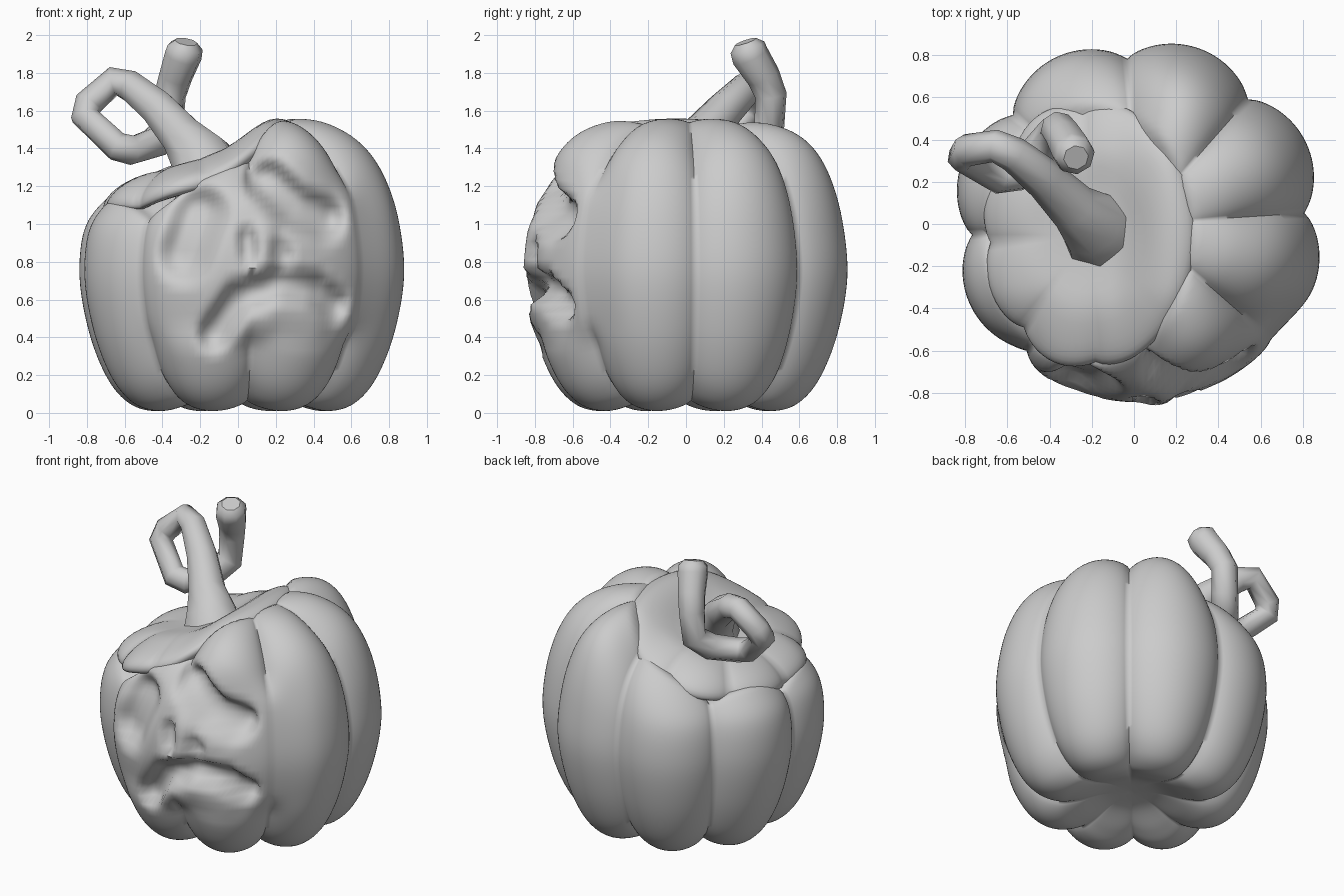
import bpy, math
from mathutils import Vector

if "Cube" in bpy.data.objects:
    bpy.data.objects.remove(bpy.data.objects["Cube"])


def smooth(a, b, t):
    t = max(0.0, min(1.0, (t - a) / (b - a)))
    return t * t * (3 - 2 * t)


def spline(pts, n):
    """Catmull-Rom samples through 2D points, n per span."""
    p = [pts[0]] + pts + [pts[-1]]
    out = []
    for i in range(1, len(p) - 2):
        for k in range(n):
            t = k / n
            out.append([0.5 * (2 * b + (c - a) * t + (2 * a - 5 * b + 4 * c - d) * t * t
                               + (3 * b - a - 3 * c + d) * t ** 3)
                        for a, b, c, d in zip(p[i - 1], p[i], p[i + 1], p[i + 2])])
    return out + [list(pts[-1])]


def lobe(ang, depth):
    """Eight rounded ribs with soft creases between them."""
    return 1 - depth * (1 - abs(math.sin(4 * (ang - math.radians(4)))) ** 0.7)


def lathe(name, profile, n, place):
    """Closed radial grid; place(r, z, angle) gives each vertex."""
    rings = profile[1:-1]
    verts = [place(r, z, 2 * math.pi * i / n) for r, z in rings for i in range(n)]
    faces = [(j * n + i, j * n + (i + 1) % n, (j + 1) * n + (i + 1) % n, (j + 1) * n + i)
             for j in range(len(rings) - 1) for i in range(n)]
    a, b, last = len(verts), len(verts) + 1, (len(rings) - 1) * n
    verts += [place(*profile[0], 0), place(*profile[-1], 0)]
    for i in range(n):
        k = (i + 1) % n
        faces += [(a, k, i), (b, last + i, last + k)]
    me = bpy.data.meshes.new(name)
    me.from_pydata(verts, [], faces)
    ob = bpy.data.objects.new(name, me)
    bpy.context.collection.objects.link(ob)
    shade(ob, 80)
    return ob


def shade(ob, deg):
    bpy.ops.object.select_all(action='DESELECT')
    ob.select_set(True)
    bpy.context.view_layer.objects.active = ob
    bpy.ops.object.shade_smooth_by_angle(angle=math.radians(deg))


# Face dents as (path in x/z, radius, depth)
CARVE = [
    ([(-0.20, 1.06), (-0.28, 0.84)], 0.18, 0.11),               # left eye
    ([(0.16, 1.22), (0.30, 1.09), (0.45, 1.03)], 0.15, 0.13),   # right eye
    ([(0.05, 0.93), (0.06, 0.84)], 0.07, 0.06),                 # nostrils
    ([(0.22, 0.86), (0.25, 0.83)], 0.07, 0.05),
    ([(0.13, 0.95), (0.11, 0.80)], 0.10, -0.02),                # nose ridge
    ([(-0.13, 0.42), (0.0, 0.61), (0.22, 0.69), (0.40, 0.66), (0.50, 0.58)], 0.11, 0.10),  # mouth
    ([(0.02, 0.44), (0.20, 0.53), (0.40, 0.48)], 0.12, -0.02),  # lower lip
]


def seg_dist(p, a, b):
    d = b - a
    t = max(0.0, min(1.0, (p - a).dot(d) / d.length_squared))
    return (p - a - d * t).length


def carve(x, z):
    p, total = Vector((x, z)), 0
    for path, rad, depth in CARVE:
        pts = [Vector(q) for q in path]
        d = min(seg_dist(p, a, b) for a, b in zip(pts, pts[1:]))
        total += depth * (1 - smooth(0.2 * rad, rad, d))
    return total


LID = Vector((-0.215, -0.05))
LID_X, LID_Y = 0.51, 0.64


def body_point(r, z, ang):
    # ribs flatten out across the face, under the base and towards the crown
    face = smooth(0.5, 0.9, math.cos(ang - math.radians(-80))) * smooth(0.3, 0.5, z) * (1 - smooth(1.1, 1.3, z))
    depth = 0.115 * smooth(0.1, 0.75, r)
    f = lobe(ang, depth) * (1 - face) + face * (1 - 0.35 * depth)
    z = 0.72 + (z - 0.72) * f
    x, y = 0.02 + 0.885 * r * f * math.cos(ang), 0.88 * r * f * math.sin(ang)
    # crown leans: high on the right, low on the left
    t = 0.17 * math.tanh(5 * x) - 0.14 * x if x > 0 else 0.16 * math.tanh(3 * x)
    z += t * smooth(0.85, 1.4, z)
    if z > 1.0:  # seat under the lid
        q = math.hypot((x - LID.x) / LID_X, (y - LID.y) / LID_Y)
        z -= 0.07 * (1 - smooth(0.8, 1.0, q))
    if y < -0.25:
        y += carve(x, z) * smooth(0.25, 0.5, -y)
    return x, y, z


body = spline([(0, 0.13), (0.2, 0.11), (0.4, 0.04), (0.55, 0.01), (0.70, 0.05),
               (0.83, 0.18), (0.94, 0.42), (1.0, 0.72), (0.97, 1.0), (0.88, 1.21),
               (0.74, 1.35), (0.54, 1.43), (0.32, 1.445), (0.12, 1.43), (0, 1.42)], 6)
lathe("pumpkin_body", body, 192, body_point)


# Thin lobed lid, tilted down to the left and nearly flush with the body
def lid_point(r, z, ang):
    f = lobe(ang, 0.09 * smooth(0.2, 0.9, r) * smooth(-1.0, 0.6, -math.cos(ang)))
    x, y = LID.x + LID_X * r * f * math.cos(ang), LID.y + LID_Y * r * f * math.sin(ang)
    rib = 0.3 * (f - 1) * smooth(0.2, 0.6, r)
    swell = 0.08 * smooth(-0.1, 0.2, x) - 0.03 * smooth(0.3, 0.6, abs(y))
    return x, y, 1.325 + 0.33 * (x - LID.x) + z + rib + swell


lid = spline([(0, -0.12), (0.5, -0.12), (0.92, -0.11), (1.0, -0.075), (0.96, -0.025),
              (0.82, 0.015), (0.6, 0.03), (0.35, 0.01), (0.15, 0), (0, 0)], 3)
lathe("pumpkin_lid", lid, 96, lid_point)

# Curled stem: x, y, z, radius
STEM = [(-0.16, -0.03, 1.24, 0.21), (-0.20, 0.0, 1.36, 0.165), (-0.29, 0.08, 1.46, 0.12),
        (-0.42, 0.21, 1.61, 0.10), (-0.57, 0.33, 1.73, 0.085), (-0.66, 0.37, 1.755, 0.078),
        (-0.79, 0.35, 1.64, 0.078), (-0.81, 0.32, 1.57, 0.078), (-0.64, 0.22, 1.41, 0.078),
        (-0.56, 0.23, 1.39, 0.08), (-0.44, 0.36, 1.43, 0.085), (-0.37, 0.44, 1.51, 0.085),
        (-0.36, 0.45, 1.68, 0.085), (-0.33, 0.41, 1.78, 0.09), (-0.29, 0.34, 1.89, 0.10),
        (-0.28, 0.325, 1.935, 0.095), (-0.275, 0.315, 1.965, 0.06)]
cu = bpy.data.curves.new("stem", 'CURVE')
cu.dimensions = '3D'
cu.bevel_depth = 1.0
cu.bevel_resolution = 2
cu.use_fill_caps = True
sp = cu.splines.new('POLY')
sp.points.add(len(STEM) - 1)
for pt, (x, y, z, r) in zip(sp.points, STEM):
    pt.co = (x, y, z, 1)
    pt.radius = r
stem = bpy.data.objects.new("stem", cu)
bpy.context.collection.objects.link(stem)
bpy.ops.object.select_all(action='DESELECT')
stem.select_set(True)
bpy.context.view_layer.objects.active = stem
bpy.ops.object.convert(target='MESH')
shade(bpy.context.view_layer.objects.active, 80)
